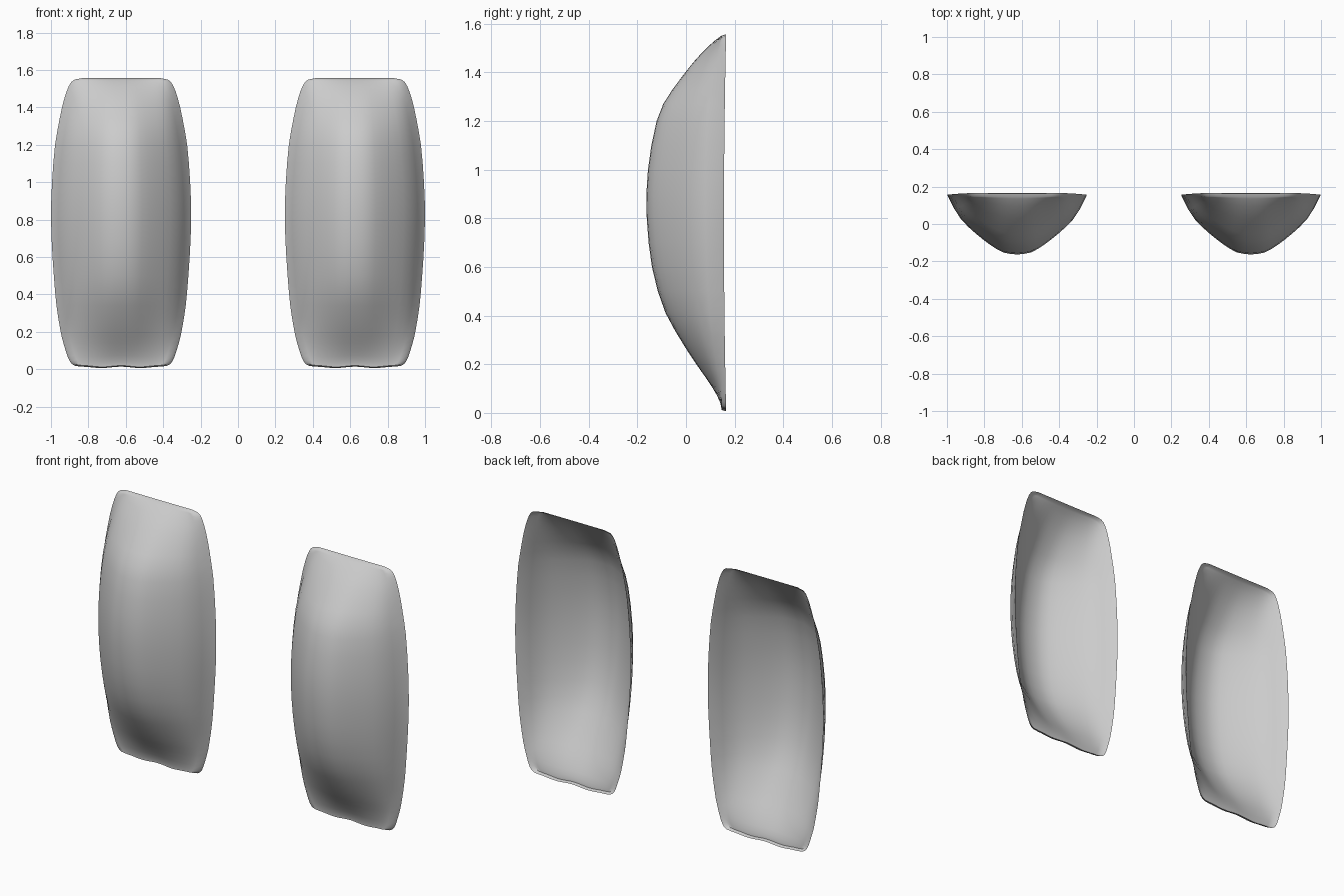
import bpy, bmesh, math

if "Cube" in bpy.data.objects:
    bpy.data.objects.remove(bpy.data.objects["Cube"])

# Side profile of the crest: (z, front y), and rim outline: (z, half width)
CREST = [(.016, .147), (.05, .137), (.1, .110), (.15, .078), (.2, .042), (.3, -.022), (.42, -.088),
         (.6, -.140), (.85, -.163), (1.05, -.150), (1.25, -.103), (1.4, -.003),
         (1.48, .065), (1.53, .118), (1.55, .145)]
WIDTH = [(.016, .20), (.02, .232), (.04, .258), (.1, .283), (.2, .312), (.4, .346),
         (.8, .373), (1.15, .353), (1.35, .316), (1.46, .286), (1.52, .260),
         (1.543, .236), (1.55, .20)]
# Cross-section: (fraction of half width, fraction of depth)
SECTION = [(0, 1), (.19, .97), (.36, .86), (.53, .71), (.72, .515), (.86, .32), (1, 0)]
ROWS = [.016, .02, .03, .045, .07, .1, .14, .18, .23, .28, .34, .41, .5, .6, .7, .8, .9, 1.0,
        1.1, 1.2, 1.27, 1.33, 1.39, 1.44, 1.48, 1.51, 1.53, 1.543, 1.55]
MID = .783


def curve(points, t):
    """Smooth Hermite interpolation through points."""
    n = len(points)

    def slope(i):
        a, b = points[max(i - 1, 0)], points[min(i + 1, n - 1)]
        return (b[1] - a[1]) / (b[0] - a[0])
    t = min(max(t, points[0][0]), points[-1][0])
    i = next(k for k in range(n - 1) if t <= points[k + 1][0])
    (x0, y0), (x1, y1) = points[i], points[i + 1]
    h = x1 - x0
    s = (t - x0) / h
    d = (y1 - y0) / h
    m = [slope(i), slope(i + 1)]
    m = [max(-3 * abs(d), min(3 * abs(d), k)) for k in m]
    return ((2*s**3 - 3*s**2 + 1) * y0 + (s**3 - 2*s**2 + s) * h * m[0]
            + (3*s**2 - 2*s**3) * y1 + (s**3 - s**2) * h * m[1])


def guard(name, cx, columns=20):
    bm = bmesh.new()
    # Domed shell
    grid = []
    for z in ROWS:
        end = ((z - MID) / .77) ** 2
        w, rim = curve(WIDTH, z), .155 - .009 * end
        depth = max(rim - curve(CREST, z), 0)
        row = []
        for j in range(columns + 1):
            u = j / columns * 2 - 1
            y = rim - depth * curve(SECTION, abs(u))
            wave = .004 * math.cos(u * 2 * math.pi) * max(0, 1 - z / .15)
            row.append(bm.verts.new((cx + u * w, y, z + wave)))
        grid.append(row)
    for a, b in zip(grid, grid[1:]):
        for j in range(columns):
            bm.faces.new((a[j], a[j + 1], b[j + 1], b[j]))
    # Narrow rim lip, widest at the two ends
    loop = (grid[0] + [r[-1] for r in grid[1:-1]] + grid[-1][::-1]
            + [r[0] for r in grid[-2:0:-1]])
    lip = []
    for v in loop:
        x, y, z = v.co
        k = (z - MID) / .77
        side = (x - cx) / .25
        lip.append(bm.verts.new((x + .013 * side * k * k + .001 * side, y + .001 + .018 * k * k,
                                 z + .006 * k ** 3)))
    for i in range(len(loop)):
        n = (i + 1) % len(loop)
        bm.faces.new((loop[n], loop[i], lip[i], lip[n]))
    me = bpy.data.meshes.new(name)
    bm.to_mesh(me)
    bm.free()
    ob = bpy.data.objects.new(name, me)
    bpy.context.collection.objects.link(ob)
    bpy.ops.object.select_all(action='DESELECT')
    ob.select_set(True)
    bpy.context.view_layer.objects.active = ob
    bpy.ops.object.shade_smooth_by_angle(angle=math.radians(50))


# Pair of curved guards
guard("left_guard", -.625)
guard("right_guard", .625)
